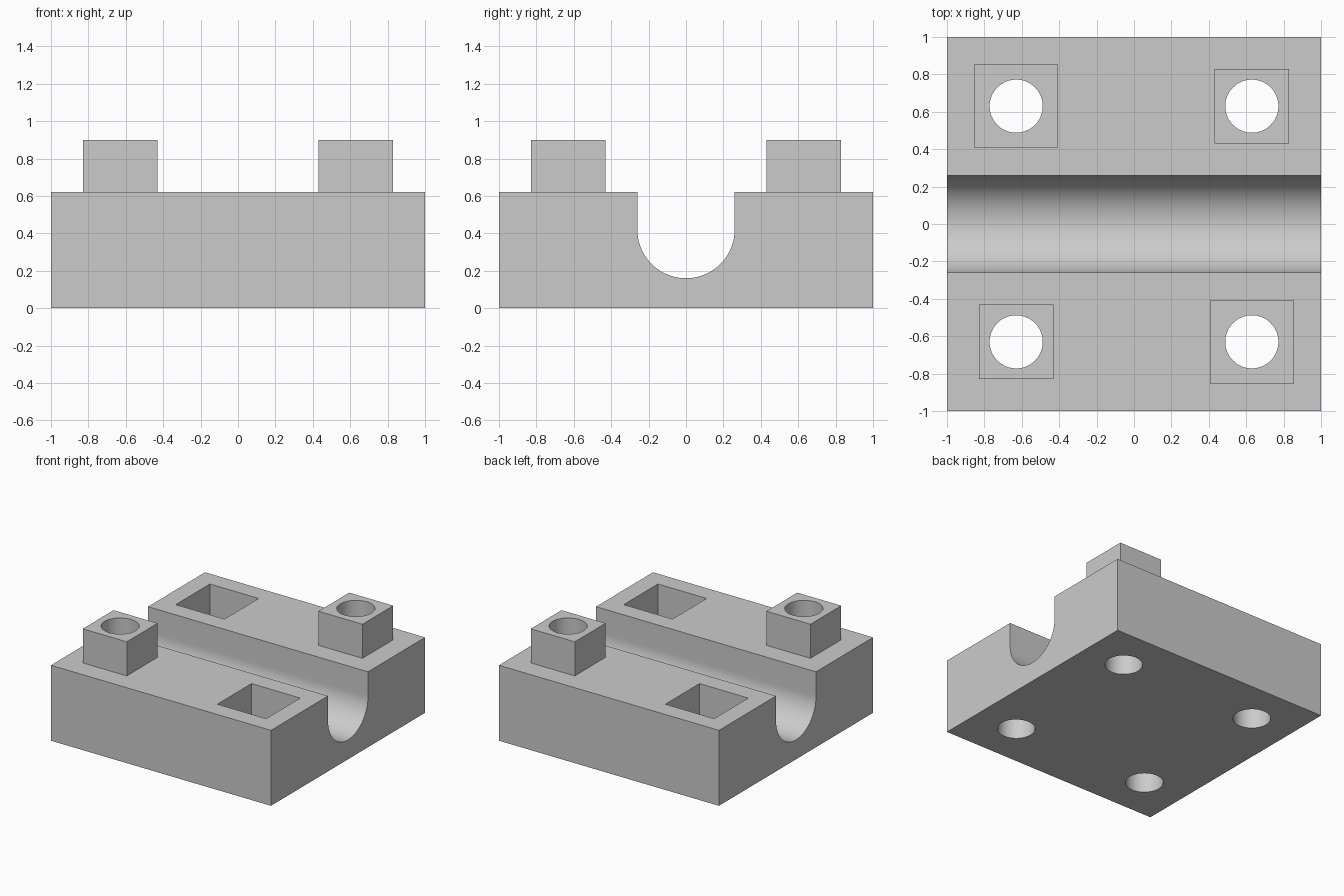
import bpy
import bmesh
from math import radians, pi, cos, sin

default = bpy.data.objects.get("Cube")
if default:
    bpy.data.objects.remove(default, do_unlink=True)

TOP, PEG_TOP = 0.62, 0.90
GROOVE_R, GROOVE_Z = 0.26, 0.42
SPACING = 0.63
HOLE_R = 0.142
PEG_HALF, SOCKET_HALF, SOCKET_DEPTH = 0.2, 0.222, 0.30

grey = bpy.data.materials.new("plain_grey")
grey.use_nodes = True
colour = (0.6, 0.6, 0.6, 1)
grey.diffuse_color = colour
grey.node_tree.nodes["Principled BSDF"].inputs["Base Color"].default_value = colour


def box(name, x, y, half, z0, z1):
    bpy.ops.mesh.primitive_cube_add(size=1, location=(x, y, (z0 + z1) / 2))
    ob = bpy.context.object
    ob.name = name
    ob.scale = (2 * half, 2 * half, z1 - z0)
    return ob


def combine(target, tool, operation):
    """Apply a boolean and discard its tool object."""
    tool.hide_render = True
    mod = target.modifiers.new("join_or_cut", "BOOLEAN")
    mod.operation = operation
    mod.solver = "EXACT"
    mod.object = tool
    bpy.context.view_layer.objects.active = target
    bpy.ops.object.modifier_apply(modifier=mod.name)
    bpy.data.objects.remove(tool, do_unlink=True)


# Block: side profile with a round-bottomed groove, swept along x
steps = 48
arc = [(GROOVE_R * cos(pi + pi * i / steps), GROOVE_Z + GROOVE_R * sin(pi + pi * i / steps))
       for i in range(steps + 1)]
profile = ([(-1, 0), (-1, TOP), (-GROOVE_R, TOP)] + arc
           + [(GROOVE_R, TOP), (1, TOP), (1, 0)])
bm = bmesh.new()
face = bm.faces.new([bm.verts.new((-1, y, z)) for y, z in profile])
sweep = bmesh.ops.extrude_face_region(bm, geom=[face])
bmesh.ops.translate(bm, vec=(2, 0, 0),
                    verts=[v for v in sweep["geom"] if isinstance(v, bmesh.types.BMVert)])
bmesh.ops.recalc_face_normals(bm, faces=bm.faces)
mesh = bpy.data.meshes.new("grooved_block")
bm.to_mesh(mesh)
bm.free()
block = bpy.data.objects.new("grooved_block", mesh)
bpy.context.collection.objects.link(block)
mesh.materials.append(grey)

# Pegs and sockets on opposite diagonals, each with a through hole
for sx in (-1, 1):
    for sy in (-1, 1):
        x, y = sx * SPACING, sy * SPACING
        if sx == sy:
            combine(block, box("peg", x, y, PEG_HALF, TOP - 0.1, PEG_TOP), "UNION")
        else:
            combine(block, box("socket_cutter", x, y, SOCKET_HALF,
                               TOP - SOCKET_DEPTH, TOP + 0.1), "DIFFERENCE")
        bpy.ops.mesh.primitive_cylinder_add(vertices=64, radius=HOLE_R, depth=3,
                                            location=(x, y, 0))
        combine(block, bpy.context.object, "DIFFERENCE")

# Smooth the curved walls, keep the edges sharp
for poly in block.data.polygons:
    poly.material_index = 0
bpy.ops.object.select_all(action="DESELECT")
block.select_set(True)
bpy.context.view_layer.objects.active = block
bpy.ops.object.shade_smooth_by_angle(angle=radians(30))
